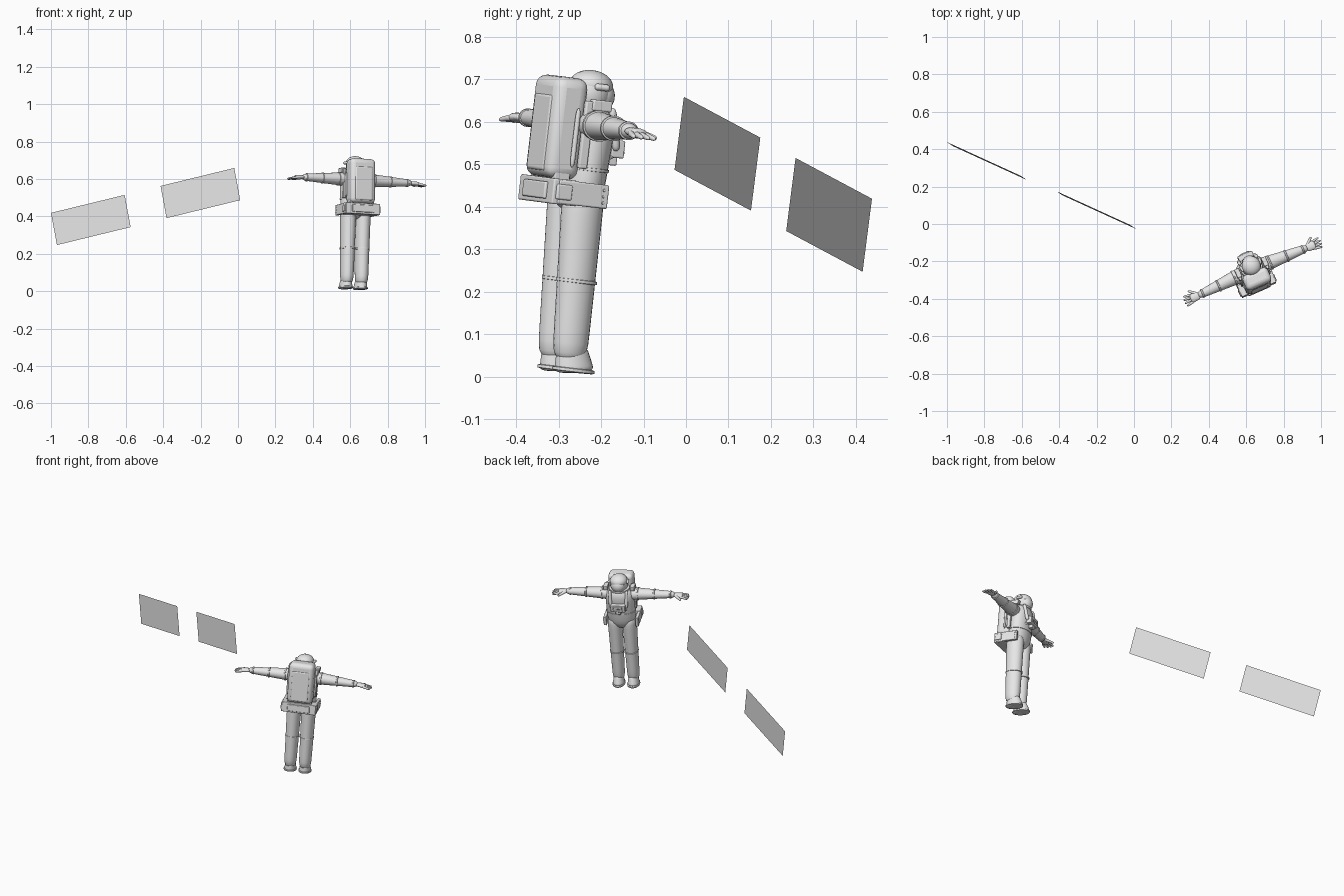
import bpy, bmesh, math
from mathutils import Matrix, Vector

if "Cube" in bpy.data.objects:
    bpy.data.objects.remove(bpy.data.objects["Cube"], do_unlink=True)

light_grey = (0.8, 0.8, 0.8, 1)
grey = bpy.data.materials.new("light_grey")
grey.use_nodes = True
grey.diffuse_color = light_grey
grey.node_tree.nodes["Principled BSDF"].inputs["Base Color"].default_value = light_grey


def turn(degrees, axis):
    return Matrix.Rotation(math.radians(degrees), 4, axis)


# Pose of the whole figure: turned away, leaning forward, slightly rolled
pose = Matrix.Translation((0.62, -0.295, 0.013)) @ turn(204, 'Z') @ turn(6, 'X') @ turn(-3, 'Y')


def add_object(name, bm):
    mesh = bpy.data.meshes.new(name)
    bmesh.ops.recalc_face_normals(bm, faces=bm.faces)
    bm.to_mesh(mesh)
    bm.free()
    mesh.materials.append(grey)
    obj = bpy.data.objects.new(name, mesh)
    bpy.context.collection.objects.link(obj)
    return obj


def add_suit_part(name, bm):
    bm.transform(pose)
    obj = add_object(name, bm)
    bpy.ops.object.select_all(action='DESELECT')
    obj.select_set(True)
    bpy.context.view_layer.objects.active = obj
    bpy.ops.object.shade_smooth_by_angle(angle=math.radians(45))
    return obj


def pod(name, start, end, start_radius, end_radius, squash=(1, 1, 1), fullness=8, rings=16, sides=24):
    """Tapered round-ended tube; fullness 2 is an ellipsoid, higher is closer to a cylinder."""
    start, end, squash = Vector(start), Vector(end), Vector(squash)
    aim = (end - start).to_track_quat('Z', 'Y')
    bm = bmesh.new()
    loops = []
    for ring in range(rings):
        along = math.cos(math.pi * (ring + 0.5) / rings)
        t = (1 - along) / 2
        radius = start_radius + (end_radius - start_radius) * t
        radius *= math.sqrt(1 - abs(along) ** fullness)
        loop = []
        for side in range(sides):
            angle = math.tau * side / sides
            spoke = aim @ Vector((math.cos(angle), math.sin(angle), 0)) * radius
            loop.append(bm.verts.new(start.lerp(end, t) + spoke * squash))
        loops.append(loop)
    for low, high in zip(loops, loops[1:]):
        for i in range(sides):
            bm.faces.new((low[i - 1], low[i], high[i], high[i - 1]))
    bm.faces.new(loops[0])
    bm.faces.new(loops[-1])
    return add_suit_part(name, bm)


def band(name, centre, direction, radius, squash, width=0.012):
    """Thin raised ring around a limb or the body."""
    half = Vector(direction) * width / 2
    centre = Vector(centre)
    pod(name, centre - half, centre + half, radius, radius, squash, rings=8)


def box(name, centre, size, rounding=0.004):
    bm = bmesh.new()
    place = Matrix.Translation(centre) @ Matrix.Diagonal((*size, 1))
    bmesh.ops.create_cube(bm, size=1, matrix=place)
    obj = add_suit_part(name, bm)
    bevel = obj.modifiers.new("rounding", 'BEVEL')
    bevel.width, bevel.segments = rounding, 4


UP, SIDEWAYS = (0, 0, 1), (1, 0, 0)
body_oval, leg_oval, arm_oval = (1, 0.7, 1), (1, 1.22, 1), (1, 1, 0.88)

# Torso with waist and neck rings
pod("torso", (0, 0.015, 0.37), (0, 0, 0.64), 0.082, 0.085, body_oval, fullness=5)
band("waist_ring", (0, 0.008, 0.48), UP, 0.086, body_oval)
band("neck_ring", (0, 0.01, 0.625), UP, 0.06, (1, 0.9, 1), width=0.02)

# Helmet with visor and raised shade
pod("helmet", (0, 0.012, 0.6), (0, 0.012, 0.712), 0.052, 0.052, fullness=2)
pod("visor", (0, -0.052, 0.654), (0, 0.03, 0.654), 0.042, 0.042, fullness=2)
pod("visor_shade", (0, -0.044, 0.677), (0, 0.06, 0.677), 0.05, 0.05, (1, 1, 0.72), fullness=2)

# Life support pack
box("backpack", (0, 0.083, 0.57), (0.146, 0.086, 0.24), rounding=0.025)
box("backpack_cover", (0, 0.12, 0.555), (0.1, 0.018, 0.18), rounding=0.007)

# Hip thruster unit behind the waist
box("thruster_base", (0, 0.085, 0.42), (0.2, 0.066, 0.06))
box("thruster_panel", (0, 0.12, 0.42), (0.13, 0.01, 0.04))

# Chest controls
box("chest_unit", (0, -0.062, 0.535), (0.085, 0.034, 0.042))
box("chest_display", (0, -0.08, 0.545), (0.05, 0.012, 0.014))
box("camera_mount", (0, -0.062, 0.505), (0.03, 0.026, 0.02))
for column in range(4):
    x = (column - 1.5) * 0.018
    pod("chest_knob", (x, -0.07, 0.527), (x, -0.085, 0.527), 0.005, 0.005, rings=6, sides=12)

for side, sign in (("left_", 1), ("right_", -1)):
    def at(x, y, z):
        return Vector((sign * x, y, z))

    # Leg, knee band, boot and sole
    hip, knee, ankle = at(0.042, 0.015, 0.45), at(0.042, 0.005, 0.215), at(0.043, 0, 0.02)
    pod(side + "leg", hip, ankle, 0.043, 0.034, leg_oval, fullness=16)
    band(side + "knee_band", knee, UP, 0.041, leg_oval)
    pod(side + "boot", at(0.043, -0.016, 0), at(0.043, -0.002, 0.06), 0.036, 0.026, (1, 1.42, 1))
    band(side + "sole", at(0.043, -0.013, 0.006), UP, 0.037, (1, 1.42, 1))

    # Arm with shoulder, elbow and wrist rings
    shoulder, wrist = at(0.05, 0.02, 0.585), at(0.32, 0.03, 0.582)
    pod(side + "arm", shoulder, wrist, 0.043, 0.02, arm_oval, fullness=16)
    for ring, reach, radius in (("shoulder", 0.2, 0.042), ("elbow", 0.55, 0.034), ("wrist", 0.9, 0.025)):
        band(side + ring + "_ring", shoulder.lerp(wrist, reach), SIDEWAYS, radius, arm_oval)

    # Gloved hand with spread fingers and thumb
    palm_end = at(0.364, 0.03, 0.578)
    pod(side + "palm", wrist - at(0.01, 0, 0), palm_end, 0.02, 0.026, (1, 1, 0.5), fullness=6)
    for finger in range(4):
        spread = finger - 1.5
        knuckle = palm_end + at(-0.015, spread * 0.012, 0)
        tip = palm_end + at(0.04 - abs(spread) * 0.006, spread * 0.018, -0.008)
        pod(side + "finger", knuckle, tip, 0.008, 0.005, sides=12)
    pod(side + "thumb", wrist - at(0, 0.01, 0), at(0.36, -0.016, 0.572), 0.009, 0.006, sides=12)

    # Pack post, pipe, lamp, strap and hose
    box(side + "pack_post", at(0.079, 0.042, 0.56), (0.016, 0.022, 0.16))
    box(side + "post_lamp", at(0.078, 0.012, 0.632), (0.026, 0.05, 0.026))
    pod(side + "pack_pipe", at(0.08, 0.068, 0.48), at(0.08, 0.068, 0.62), 0.006, 0.006, sides=12)
    pod(side + "strap", at(0.045, -0.056, 0.53), at(0.05, -0.03, 0.63), 0.01, 0.01, sides=12)
    pod(side + "hose", at(0.07, 0.02, 0.49), at(0.03, -0.06, 0.52), 0.006, 0.006, sides=12)
    pod(side + "helmet_lamp", at(0.05, 0.02, 0.675), at(0.056, -0.015, 0.675), 0.008, 0.008, sides=12)

    # Thruster side arm, pouch, foot and bolts
    box(side + "thruster_arm", at(0.093, 0.04, 0.42), (0.018, 0.13, 0.056))
    box(side + "thruster_pouch", at(0.1, 0.09, 0.42), (0.012, 0.04, 0.036))
    box(side + "thruster_foot", at(0.06, 0.085, 0.466), (0.02, 0.04, 0.04))
    for row in (-1, 0, 1):
        bolt = at(0.1, -0.012, 0.42 + row * 0.015)
        pod(side + "bolt", bolt, bolt + at(0.006, 0, 0), 0.004, 0.003, rings=6, sides=8)

# Two flat rectangular panels floating beside the figure
half_length = Vector((0.197, -0.09, 0.048))
half_height = Vector((0.016, -0.011, -0.086))
for name, centre in (("outer_panel", (-0.787, 0.337, 0.381)), ("inner_panel", (-0.201, 0.074, 0.525))):
    bm = bmesh.new()
    corners = [Vector(centre) + half_length * a + half_height * b
               for a, b in ((-1, -1), (-1, 1), (1, 1), (1, -1))]
    bm.faces.new([bm.verts.new(corner) for corner in corners])
    add_object(name, bm)
